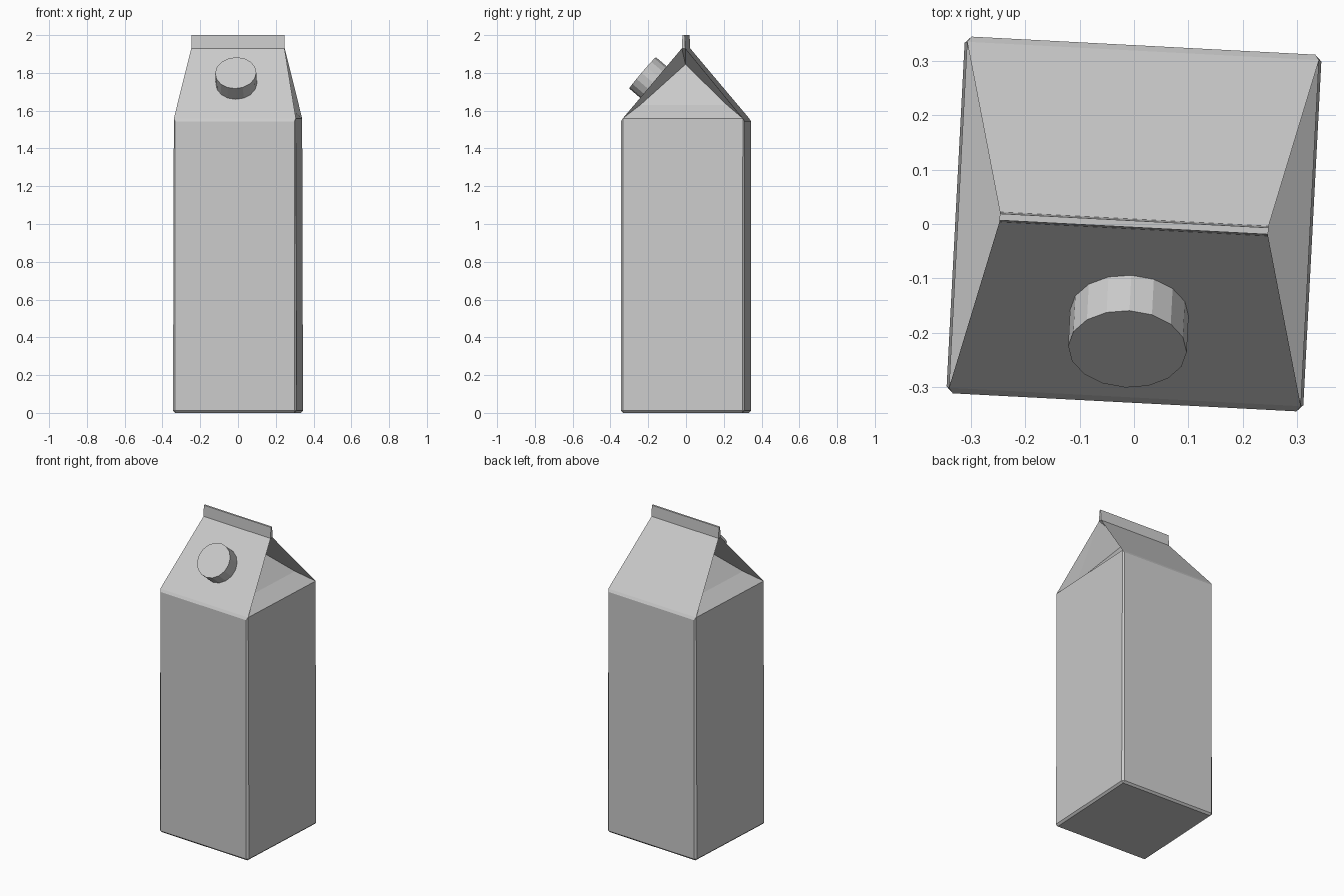
import bpy, bmesh, math
from mathutils import Vector, Matrix

cube = bpy.data.objects.get("Cube")
if cube:
    bpy.data.objects.remove(cube, do_unlink=True)

TURN = Matrix.Rotation(math.radians(-3), 4, 'Z')
HALF, EAVE, RIDGE, TOP = 0.328, 1.555, 1.93, 2.0

carton_grey = bpy.data.materials.new("carton_grey")
carton_grey.use_nodes = True
grey = (0.6, 0.6, 0.6, 1)
carton_grey.diffuse_color = grey
carton_grey.node_tree.nodes["Principled BSDF"].inputs["Base Color"].default_value = grey


def finish(name, bm):
    bmesh.ops.recalc_face_normals(bm, faces=bm.faces)
    bmesh.ops.transform(bm, matrix=TURN, verts=bm.verts)
    mesh = bpy.data.meshes.new(name)
    bm.to_mesh(mesh)
    bm.free()
    mesh.materials.append(carton_grey)
    obj = bpy.data.objects.new(name, mesh)
    bpy.context.collection.objects.link(obj)
    return obj


# Carton: box, two roof slopes, tucked gables and the sealed top fin
bm = bmesh.new()


def corners(x, y, z):
    return {(sx, sy): bm.verts.new((sx * x, sy * y, z))
            for sx in (-1, 1) for sy in (-1, 1)}


base = corners(HALF, HALF, 0)
eave = corners(HALF, HALF, EAVE)
fold = corners(0.24, 0.23, 1.63)
ridge = corners(0.247, 0.009, RIDGE)
fin = corners(0.247, 0.006, TOP)
tuck = {s: bm.verts.new((s * 0.06, 0, 1.845)) for s in (-1, 1)}


def cap_ring(ring):
    bm.faces.new([ring[k] for k in ((-1, -1), (1, -1), (1, 1), (-1, 1))])


def strip(low, high, a, b):
    bm.faces.new((low[a], low[b], high[b], high[a]))


cap_ring(base)
cap_ring(fin)
for s in (-1, 1):
    # front and back
    a, b = (-1, s), (1, s)
    for low, high in ((base, eave), (eave, ridge), (ridge, fin)):
        strip(low, high, a, b)
    # sides with the gable folded inward
    a, b = (s, -1), (s, 1)
    for low, high in ((base, eave), (eave, fold), (ridge, fin)):
        strip(low, high, a, b)
    bm.faces.new((fold[a], fold[b], tuck[s]))
    bm.faces.new((ridge[a], ridge[b], tuck[s]))
    for k in (a, b):
        bm.faces.new((eave[k], fold[k], ridge[k]))
        bm.faces.new((fold[k], tuck[s], ridge[k]))

# Chamfer the box edges and the front and back eaves
box = set(base.values()) | set(eave.values())
soft = []
for e in bm.edges:
    v, w = e.verts
    side_eave = v.co.z > 1 and w.co.z > 1 and abs(v.co.y - w.co.y) > 0.1
    if v in box and w in box and not side_eave:
        soft.append(e)
bmesh.ops.recalc_face_normals(bm, faces=bm.faces)
bmesh.ops.bevel(bm, geom=soft, offset=0.012, segments=1,
                affect='EDGES', clamp_overlap=True)
finish("carton", bm)

# Screw cap standing square on the front slope
bm = bmesh.new()
normal = Vector((0, EAVE - RIDGE, HALF - 0.009)).normalized()
height = 0.11
bmesh.ops.create_cone(bm, cap_ends=True, segments=16,
                      radius1=0.109, radius2=0.109, depth=height)
centre = Vector((0, -0.23, 1.8)) - normal * height / 2
bmesh.ops.transform(bm, verts=bm.verts, matrix=Matrix.Translation(centre)
                    @ normal.to_track_quat('Z', 'Y').to_matrix().to_4x4())
finish("screw_cap", bm)
